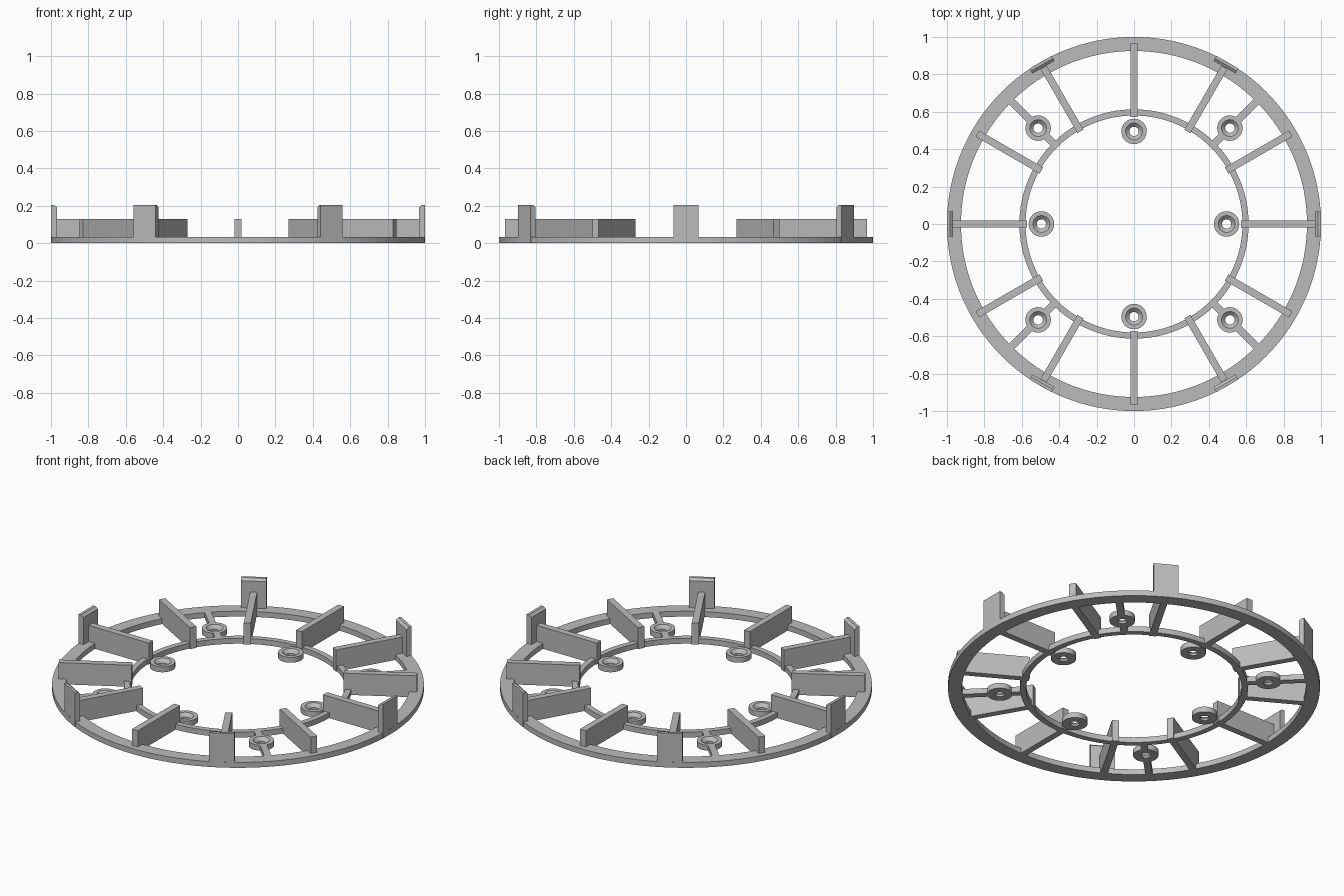
import bpy, bmesh, math
from mathutils import Matrix, Vector

if "Cube" in bpy.data.objects:
    bpy.data.objects.remove(bpy.data.objects["Cube"], do_unlink=True)

grey = bpy.data.materials.new("plain grey")
grey.use_nodes = True
COLOUR = (0.5, 0.5, 0.5, 1)
grey.diffuse_color = COLOUR
grey.node_tree.nodes["Principled BSDF"].inputs["Base Color"].default_value = COLOUR

BASE = 0.032     # height of the flat frame
FIN_TOP = 0.128
WIDTH = 0.038    # thickness of fins and spokes


def finish(bm, name, angle=0, smooth=False):
    bmesh.ops.recalc_face_normals(bm, faces=bm.faces)
    mesh = bpy.data.meshes.new(name)
    bm.to_mesh(mesh)
    bm.free()
    mesh.materials.append(grey)
    obj = bpy.data.objects.new(name, mesh)
    bpy.context.collection.objects.link(obj)
    obj.rotation_euler.z = math.radians(angle)
    if smooth:
        bpy.ops.object.select_all(action='DESELECT')
        obj.select_set(True)
        bpy.context.view_layer.objects.active = obj
        bpy.ops.object.shade_smooth_by_angle(angle=math.radians(30))
    return obj


def lathe(name, profile, segments, radius=0, angle=0):
    """Closed (r, z) profile turned round z, placed at a polar position."""
    bm = bmesh.new()
    loops = []
    for i in range(segments):
        turn = Matrix.Rotation(math.tau * i / segments, 3, 'Z')
        loops.append([bm.verts.new(turn @ Vector((r, 0, z))) for r, z in profile])
    n = len(profile)
    for i in range(segments):
        a, b = loops[i], loops[(i + 1) % segments]
        for j in range(n):
            k = (j + 1) % n
            bm.faces.new((a[j], b[j], b[k], a[k]))
    obj = finish(bm, name, smooth=True)
    t = math.radians(angle)
    obj.location = (radius * math.cos(t), radius * math.sin(t), 0)


def radial_plate(name, profile, width, angle):
    """(r, z) outline extruded sideways, turned to a polar angle."""
    bm = bmesh.new()
    face = bm.faces.new([bm.verts.new((r, -width / 2, z)) for r, z in profile])
    out = bmesh.ops.extrude_face_region(bm, geom=[face])
    moved = [v for v in out["geom"] if isinstance(v, bmesh.types.BMVert)]
    bmesh.ops.translate(bm, verts=moved, vec=(0, width, 0))
    finish(bm, name, angle)


def box(r0, r1, top):
    return [(r0, 0), (r1, 0), (r1, top), (r0, top)]


# Flat frame rings
lathe("outer_ring", box(0.925, 1.0, BASE), 128)
lathe("inner_ring", box(0.58, 0.613, BASE), 128)

# Upright radial fins
for i in range(12):
    radial_plate("fin", box(0.572, 0.967, FIN_TOP), WIDTH, 30 * i)

# Tall rim tabs with a bevelled inner top edge
tab = [(0.968, 0), (0.999, 0), (0.999, 0.204), (0.983, 0.204), (0.968, 0.192)]
for i in range(6):
    radial_plate("rim_tab", tab, 0.136, 60 * i)

# Countersunk screw bosses, with spokes for the diagonal ones
boss = [(0.068, 0), (0.068, BASE), (0.045, BASE), (0.025, 0.013), (0.025, 0)]
for i in range(4):
    lathe("inner_boss", boss, 40, 0.495, 90 * i)
    diagonal = 90 * i + 45
    lathe("outer_boss", boss, 40, 0.725, diagonal)
    radial_plate("spoke_inner", box(0.6, 0.665, BASE), WIDTH, diagonal)
    radial_plate("spoke_outer", box(0.785, 0.935, BASE), WIDTH, diagonal)
